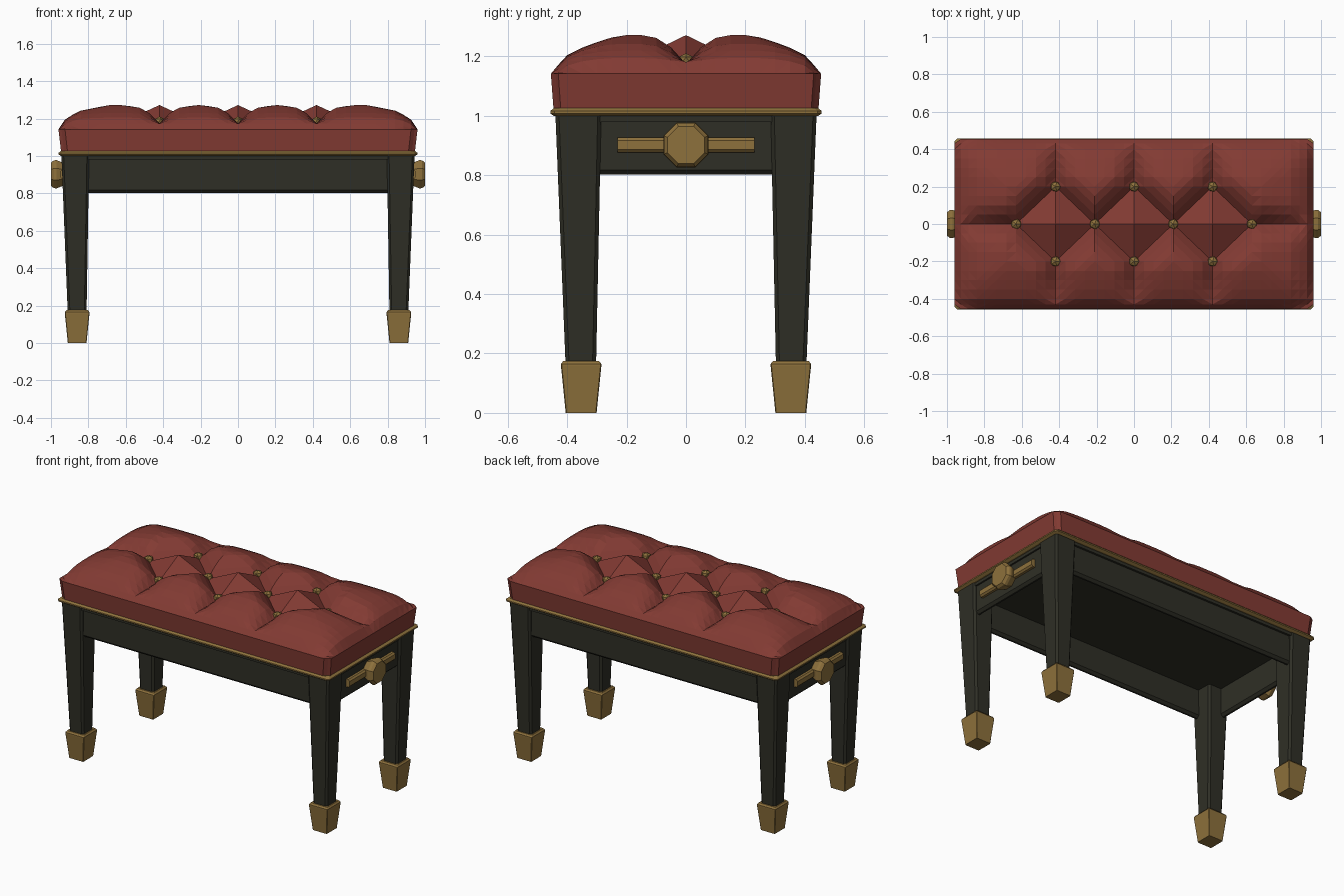
import bpy, bmesh
from math import radians, sqrt, hypot
from mathutils import Matrix, Vector
from mathutils.geometry import intersect_point_line

if "Cube" in bpy.data.objects:
    bpy.data.objects.remove(bpy.data.objects["Cube"])


def material(name, rgb):
    m = bpy.data.materials.new(name)
    m.use_nodes = True
    m.diffuse_color = (*rgb, 1)
    bsdf = m.node_tree.nodes["Principled BSDF"]
    bsdf.inputs["Base Color"].default_value = (*rgb, 1)
    bsdf.inputs["Roughness"].default_value = 0.6
    return m


RED = material("red leather", (0.225, 0.043, 0.033))
BRASS = material("aged brass", (0.27, 0.165, 0.045))
BLACK = material("black wood", (0.028, 0.028, 0.019))


def finish(name, bm, mat, mirror=(False, False)):
    """Turn a bmesh into an object, mirrored about the centre if asked."""
    bmesh.ops.recalc_face_normals(bm, faces=bm.faces)
    mesh = bpy.data.meshes.new(name)
    bm.to_mesh(mesh)
    bm.free()
    mesh.materials.append(mat)
    ob = bpy.data.objects.new(name, mesh)
    bpy.context.collection.objects.link(ob)
    if any(mirror):
        mod = ob.modifiers.new("Mirror", "MIRROR")
        mod.use_axis = (*mirror, False)
        mod.merge_threshold = 0.0005
    return ob


def loft(name, rings, chamfer, mat, mirror=(False, False)):
    """Stack chamfered rectangles (cx, cy, half x, half y, z) into a solid."""
    bm = bmesh.new()
    loops = []
    for cx, cy, hx, hy, z in rings:
        c = chamfer
        corners = [(hx, c - hy), (hx, hy - c), (hx - c, hy), (c - hx, hy),
                   (-hx, hy - c), (-hx, c - hy), (c - hx, -hy), (hx - c, -hy)]
        loops.append([bm.verts.new((cx + x, cy + y, z)) for x, y in corners])
    for a, b in zip(loops, loops[1:]):
        for i in range(len(a)):
            j = (i + 1) % len(a)
            bm.faces.new((a[i], a[j], b[j], b[i]))
    bm.faces.new(loops[0][::-1])
    bm.faces.new(loops[-1])
    return finish(name, bm, mat, mirror)


def box(name, lo, hi, mat, mirror, bevel_if, width):
    """Box with a chamfer on the edges picked by a rule on their midpoint."""
    lo, hi = Vector(lo), Vector(hi)
    bm = bmesh.new()
    bmesh.ops.create_cube(bm, size=1)
    bmesh.ops.scale(bm, vec=hi - lo, verts=bm.verts)
    bmesh.ops.translate(bm, vec=(lo + hi) / 2, verts=bm.verts)
    edges = [e for e in bm.edges
             if bevel_if((e.verts[0].co + e.verts[1].co) / 2)]
    bmesh.ops.bevel(bm, geom=edges, offset=width, segments=1, affect="EDGES")
    return finish(name, bm, mat, mirror)


# Tufting layout: buttons and the creases that run between them
PX, PY = 0.21, 0.2
V = lambda x, y: Vector((x, y, 0))
creases = [(V(0, PY), V(PX, 0)), (V(PX, 0), V(2 * PX, PY)),
           (V(2 * PX, PY), V(3 * PX, 0)), (V(0, PY), V(0, 0.41)),
           (V(2 * PX, PY), V(2 * PX, 0.41)), (V(3 * PX, 0), V(0.9, 0))]


def interp(t, table):
    for (a, fa), (b, fb) in zip(table, table[1:]):
        if t <= b:
            return fa + (fb - fa) * (t - a) / (b - a)
    return table[-1][1]


def crease_distance(p):
    best = 1
    for a, b in creases:
        q, t = intersect_point_line(p, a, b)
        q = a if t < 0 else b if t > 1 else q
        best = min(best, (p - q).length)
    return best


def cushion_height(x, y):
    dx = interp(x, [(0, 0), (0.69, 0), (0.84, 0.03), (0.92, 0.07), (0.96, 0.13)])
    dy = interp(y, [(0, 0), (0.225, 0), (0.335, 0.035), (0.405, 0.07), (0.455, 0.13)])
    dome = 1.272 - min(0.13, hypot(dx, dy))
    valley = min(1.175, dome)
    t = min(1, crease_distance(V(x, y)) / 0.145)
    in_diamond = y / PY < abs((x / PX + 1) % 2 - 1) * -1 + 1 and x < 3 * PX
    return valley + (dome - valley) * (t if in_diamond else t * (2 - t))


# Cushion: one tufted quarter, mirrored both ways
xs = [PX / 4 * i for i in range(17)] + [0.885, 0.925, 0.96]
ys = [PY / 4 * i for i in range(9)] + [0.43, 0.455]
bm = bmesh.new()
grid = [[bm.verts.new((x, y, cushion_height(x, y))) for y in ys] for x in xs]
grid[-1][-1].co.xy = (0.944, 0.439)
for i in range(len(xs) - 1):
    for j in range(len(ys) - 1):
        a, b = grid[i][j], grid[i + 1][j]
        c, d = grid[i + 1][j + 1], grid[i][j + 1]
        if (i // 4) % 2 == 0:
            tris = ((a, b, d), (b, c, d))
        else:
            tris = ((a, b, c), (a, c, d))
        for tri in tris:
            bm.faces.new(tri)
rim = [col[-1] for col in grid] + grid[-1][-2::-1]
base = [bm.verts.new((v.co.x * 0.985, v.co.y * 0.98, 1.02)) for v in rim]
for k in range(len(rim) - 1):
    bm.faces.new((rim[k], rim[k + 1], base[k + 1], base[k]))
cushion = finish("cushion", bm, RED, (True, True))
# the outward direction is fixed from the top, as the quarter is an open shell
if cushion.data.polygons[0].normal.z < 0:
    cushion.data.flip_normals()

# Brass buttons in three rows
spots = [(2 * PX * i, s * PY) for i in (-1, 0, 1) for s in (-1, 1)]
spots += [(PX * i, 0) for i in (-3, -1, 1, 3)]
bm = bmesh.new()
for x, y in spots:
    place = Matrix.Translation((x, y, 1.187)) @ Matrix.Diagonal((1, 1, 0.8, 1))
    bmesh.ops.create_icosphere(bm, subdivisions=1, radius=0.03, matrix=place)
finish("buttons", bm, BRASS)

# Brass piping below the cushion, and the board under the seat
loft("piping", [(0, 0, 0.945, 0.443, 0.999), (0, 0, 0.96, 0.457, 1.008),
                (0, 0, 0.96, 0.457, 1.016), (0, 0, 0.945, 0.445, 1.027)], 0.014, BRASS)
loft("seat_board", [(0, 0, 0.935, 0.433, 0.98), (0, 0, 0.935, 0.433, 1.0)], 0.01, BLACK)

# Tapered legs with brass feet
both = (True, True)
loft("legs", [(0.86, 0.354, 0.05, 0.051, 0.15),
              (0.87, 0.3625, 0.074, 0.077, 1.0)], 0.012, BLACK, both)
loft("feet", [(0.86, 0.353, 0.05, 0.052, 0), (0.86, 0.353, 0.066, 0.068, 0.158),
              (0.86, 0.353, 0.066, 0.068, 0.165),
              (0.86, 0.353, 0.058, 0.06, 0.175)], 0.003, BRASS, both)

# Rails between the legs, with a chamfered lower edge
low = lambda m: m.z < 0.81 and (abs(m.x) > 0.01 or abs(m.y) > 0.01)
box("long_rails", (-0.84, 0.38, 0.803), (0.84, 0.42, 1.0), BLACK, (False, True),
    lambda m: low(m) and abs(m.x) < 0.1, 0.015)
box("end_rails", (0.885, -0.34, 0.803), (0.925, 0.34, 1.0), BLACK, (True, False),
    lambda m: low(m) and abs(m.y) < 0.1, 0.015)

# Brass bar and eight-sided height knob on each end
box("end_bars", (0.915, -0.23, 0.877), (0.95, 0.23, 0.927), BRASS, (True, False),
    lambda m: m.x > 0.94 and abs(m.y) < 0.1, 0.01)
bm = bmesh.new()
turn = Matrix.Rotation(radians(90), 4, "Y") @ Matrix.Rotation(radians(22.5), 4, "Z")
for x, depth, r1, r2 in ((0.945, 0.05, 0.06, 0.082), (0.9775, 0.015, 0.082, 0.08),
                         (0.9925, 0.015, 0.08, 0.068)):
    bmesh.ops.create_cone(bm, cap_ends=True, segments=8, radius1=r1, radius2=r2,
                          depth=depth, matrix=Matrix.Translation((x, 0, 0.902)) @ turn)
finish("knobs", bm, BRASS, (True, False))
